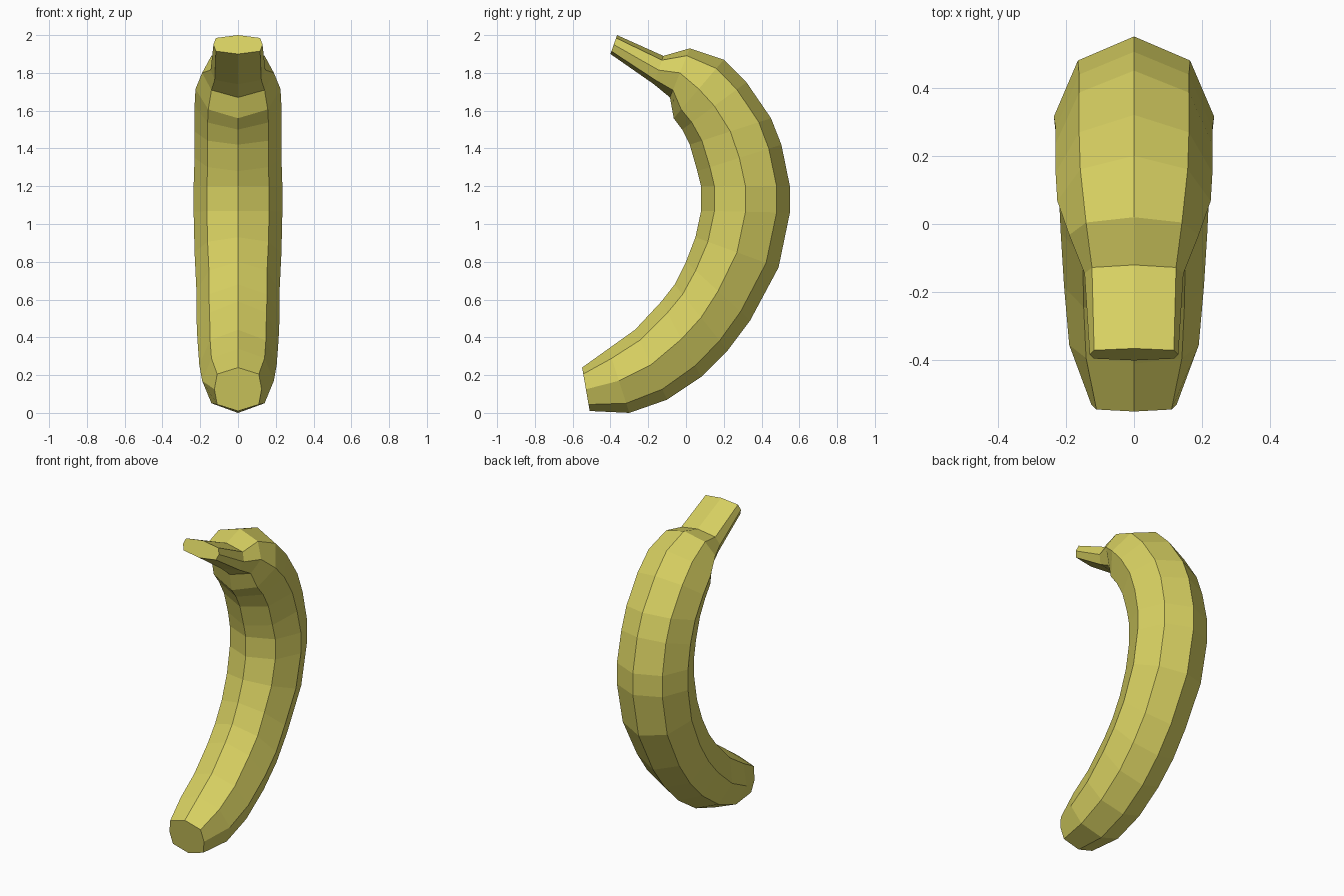
import bpy, bmesh

# Stations along the fruit: inner y, z, outer y, z, half width, squareness
STATIONS = [
    (-0.55, 0.24, -0.51, 0.01, 0.125, 0.88),   # blunt tip
    (-0.41, 0.34, -0.30, 0.00, 0.19, 0.74),
    (-0.27, 0.44, -0.10, 0.07, 0.205, 0.72),
    (-0.13, 0.59, 0.08, 0.19, 0.215, 0.70),
    (-0.06, 0.68, 0.22, 0.33, 0.22, 0.70),
    (0.00, 0.80, 0.34, 0.49, 0.22, 0.70),
    (0.05, 0.93, 0.49, 0.77, 0.23, 0.70),
    (0.08, 1.07, 0.55, 1.06, 0.235, 0.70),
    (0.08, 1.20, 0.55, 1.20, 0.235, 0.70),
    (0.06, 1.28, 0.505, 1.42, 0.23, 0.70),
    (0.02, 1.42, 0.45, 1.56, 0.23, 0.70),
    (-0.02, 1.50, 0.32, 1.75, 0.23, 0.70),
    (-0.065, 1.56, 0.20, 1.87, 0.225, 0.70),
    (-0.085, 1.67, 0.02, 1.93, 0.19, 0.74),
    (-0.17, 1.74, -0.12, 1.89, 0.145, 0.85),   # start of stem
    (-0.40, 1.90, -0.365, 2.00, 0.13, 0.90),   # stem end
]


def ring(bm, iy, iz, oy, oz, w, k):
    """Eight-sided cross-section between the inner and outer edge."""
    shape = [(0, 0), (.15, k), (.5, 1), (.85, k), (1, 0), (.85, -k), (.5, -1), (.15, -k)]
    return [bm.verts.new((w * x, iy + (oy - iy) * t, iz + (oz - iz) * t)) for t, x in shape]


# Banana: one lofted skin with flat caps
bm = bmesh.new()
rings = [ring(bm, *s) for s in STATIONS]
for a, b in zip(rings, rings[1:]):
    for i in range(8):
        j = (i + 1) % 8
        bm.faces.new((a[i], a[j], b[j], b[i]))
bm.faces.new(rings[0])
bm.faces.new(rings[-1])
bmesh.ops.recalc_face_normals(bm, faces=bm.faces)

mesh = bpy.data.meshes.new("banana")
bm.to_mesh(mesh)
bm.free()
banana = bpy.data.objects.new("banana", mesh)
bpy.context.collection.objects.link(banana)

# Peel colour
peel = bpy.data.materials.new("banana_yellow")
peel.diffuse_color = (0.68, 0.63, 0.12, 1)
mesh.materials.append(peel)
